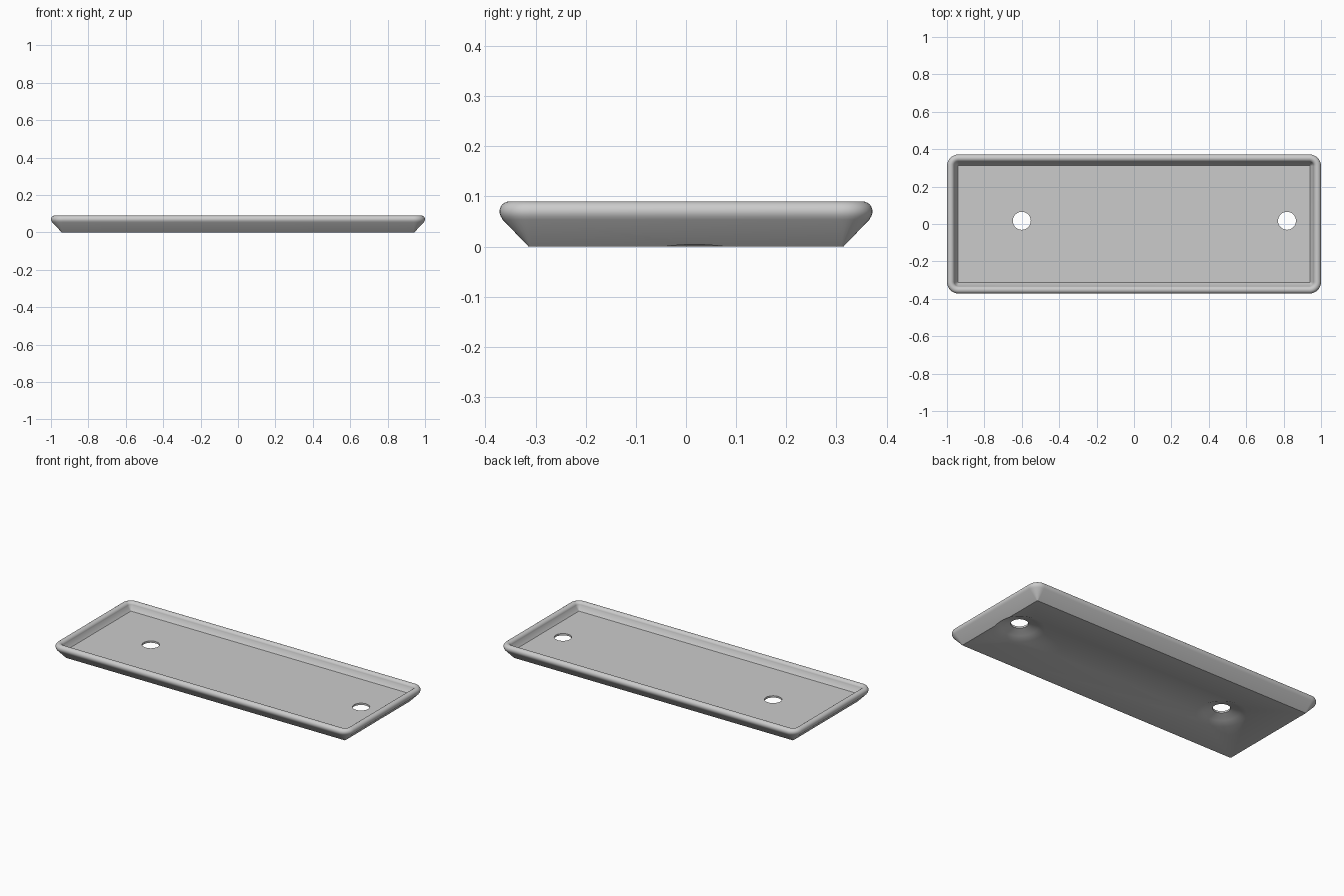
import bpy, bmesh, math

cube = bpy.data.objects.get("Cube")
if cube:
    bpy.data.objects.remove(cube, do_unlink=True)

HALF_X, HALF_Y, CORNER = 1.0, 0.372, 0.062
HOLES = [(-0.6, 0.017), (0.818, 0.017)]

grey = bpy.data.materials.new("light grey")
grey.use_nodes = True
colour = (0.6, 0.6, 0.6, 1)
grey.diffuse_color = colour
grey.node_tree.nodes["Principled BSDF"].inputs["Base Color"].default_value = colour


def make_object(name, bm):
    bmesh.ops.remove_doubles(bm, verts=bm.verts, dist=0.0002)
    bmesh.ops.recalc_face_normals(bm, faces=bm.faces)
    mesh = bpy.data.meshes.new(name)
    bm.to_mesh(mesh)
    bm.free()
    mesh.materials.append(grey)
    obj = bpy.data.objects.new(name, mesh)
    bpy.context.collection.objects.link(obj)
    return obj


def loft(bm, rings):
    """Skin a stack of point rings and cap both ends."""
    rows = [[bm.verts.new(p) for p in ring] for ring in rings]
    n = len(rows[0])
    for a, b in zip(rows, rows[1:]):
        for i in range(n):
            j = (i + 1) % n
            bm.faces.new((a[i], a[j], b[j], b[i]))
    bm.faces.new(rows[0])
    bm.faces.new(rows[-1])


def rounded_rectangle(inset, z, steps=8):
    """Outline whose corner radius shrinks as it moves inward."""
    r = max(CORNER - inset, 0.002)
    cx, cy = HALF_X - inset - r, HALF_Y - inset - r
    ring = []
    for k, (sx, sy) in enumerate([(1, 1), (-1, 1), (-1, -1), (1, -1)]):
        for i in range(steps + 1):
            a = (k + i / steps) * math.pi / 2
            ring.append((sx * cx + r * math.cos(a), sy * cy + r * math.sin(a), z))
    return ring


def circle(x, y, r, z, n=48):
    return [(x + r * math.cos(i * math.tau / n), y + r * math.sin(i * math.tau / n), z)
            for i in range(n)]


# Tray section: sloped outer wall, rounded lip, sloped inner wall, floor
section = [(0.058, 0.0), (0.0065, 0.0535)]
for i in range(15):
    a = math.radians(210 - 15 * i)
    section.append((0.02 + 0.02 * math.cos(a), 0.07 + 0.02 * math.sin(a)))
section.append((0.059, 0.045))
bm = bmesh.new()
loft(bm, [rounded_rectangle(inset, z) for inset, z in section])
tray = make_object("tray", bm)

# Screw holes, flared on the underside
flare = [(0.178, -0.02), (0.138, 0.0), (0.1, 0.016), (0.068, 0.027), (0.048, 0.034), (0.048, 0.15)]
for x, y in HOLES:
    bm = bmesh.new()
    loft(bm, [circle(x, y, r, z) for r, z in flare])
    cutter = make_object("hole_cutter", bm)
    bpy.context.view_layer.objects.active = tray
    mod = tray.modifiers.new("hole", "BOOLEAN")
    mod.operation, mod.solver, mod.object = "DIFFERENCE", "EXACT", cutter
    bpy.ops.object.modifier_apply(modifier=mod.name)
    bpy.data.objects.remove(cutter, do_unlink=True)

# Smooth shading with crisp edges
for obj in bpy.context.selected_objects:
    obj.select_set(False)
tray.select_set(True)
bpy.context.view_layer.objects.active = tray
bpy.ops.object.shade_smooth_by_angle(angle=math.radians(32))
